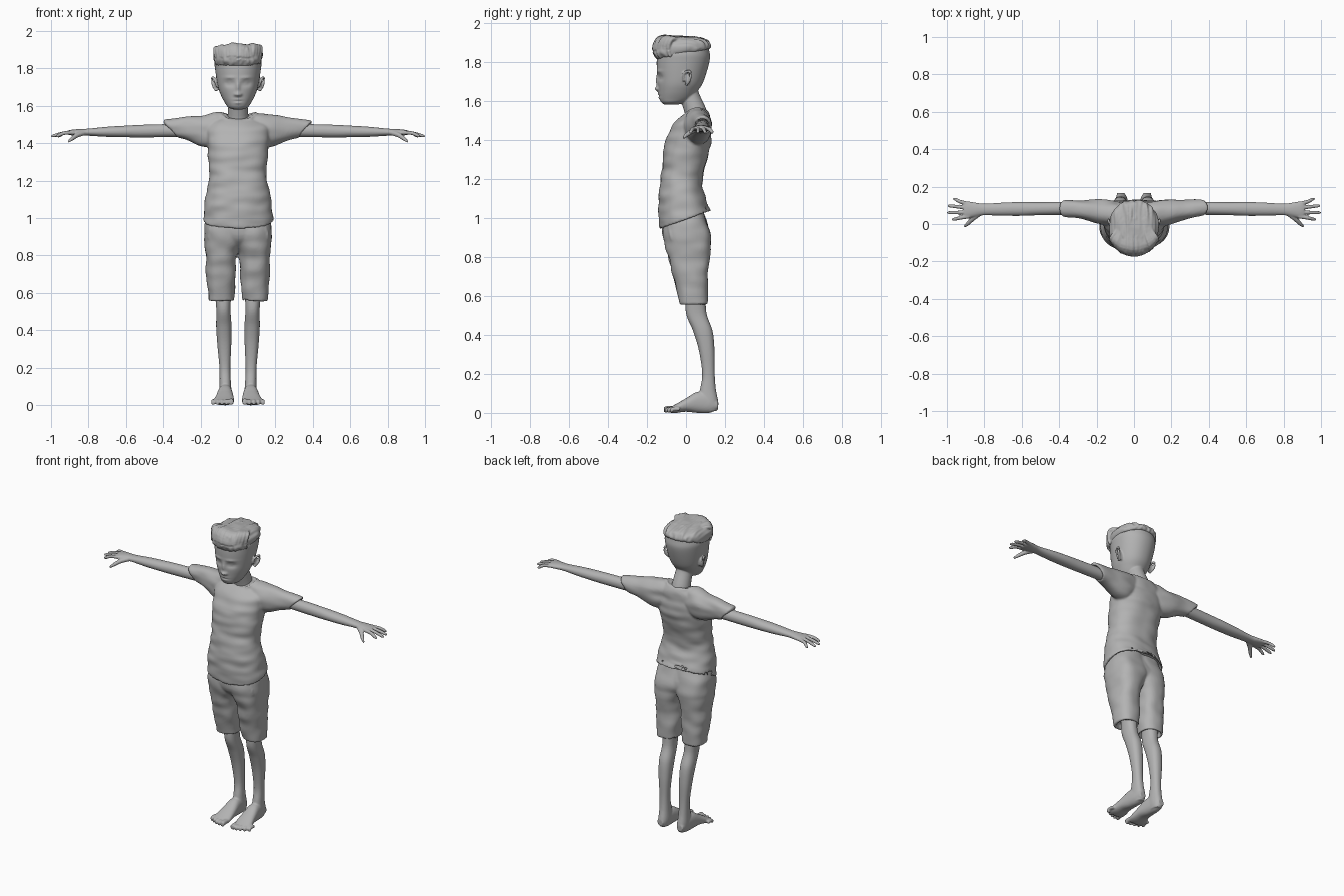
import bpy, bmesh, math, random
from mathutils import Vector, noise

if "Cube" in bpy.data.objects:
    bpy.data.objects.remove(bpy.data.objects["Cube"])
random.seed(4)

shade = 0.45
grey = bpy.data.materials.new("plain grey")
grey.use_nodes = True
grey.diffuse_color = (shade, shade, shade, 1)
grey.node_tree.nodes["Principled BSDF"].inputs["Base Color"].default_value = (shade, shade, shade, 1)


def spline(rows, steps):
    """Catmull-Rom interpolation of number rows."""
    out, last = [], len(rows) - 1
    for i in range(last):
        a, b, c, d = (rows[max(0, min(last, k))] for k in (i - 1, i, i + 1, i + 2))
        for s in range(steps):
            t = s / steps
            out.append([q + t / 2 * (r - p + t * (2 * p - 5 * q + 4 * r - w + t * (3 * (q - r) + w - p)))
                        for p, q, r, w in zip(a, b, c, d)])
    return out + [list(rows[-1])]


def skin(bm, rings):
    """Join rings of points into a closed skin."""
    loops = [[bm.verts.new(point) for point in ring] for ring in rings]
    count = len(loops[0])
    for low, high in zip(loops, loops[1:]):
        for i in range(count):
            j = (i + 1) % count
            bm.faces.new((low[i], low[j], high[j], high[i]))
    bm.faces.new(loops[0][::-1])
    bm.faces.new(loops[-1])


def superellipse(angle, power):
    for value in (math.cos(angle), math.sin(angle)):
        yield math.copysign(abs(value) ** (2 / power), value)


def loft(bm, axis, rows, segs=48, steps=6, power=2.3, wall=0):
    """Rows are: position, low and high of the two cross axes, optional tilt.
    A wall thickness hollows out the first end."""
    rows = spline([tuple(row) + (0,) * (6 - len(row)) for row in rows], steps)
    if wall:
        start, a0, a1, b0, b1, tilt = rows[0]
        deep = start + math.copysign(0.03, rows[1][0] - start)
        inner = (a0 + wall, a1 - wall, b0 + wall, b1 - wall, tilt)
        rows = [(deep, *inner), (start, *inner)] + rows
    rings = []
    for pos, a0, a1, b0, b1, tilt in rows:
        ring = []
        for i in range(segs):
            c, s = superellipse(math.tau * i / segs, power)
            a, b, p = (a0 + a1 + (a1 - a0) * c) / 2, (b0 + b1 + (b1 - b0) * s) / 2, pos + tilt * s
            ring.append({"x": (p, a, b), "y": (a, p, b), "z": (a, b, p)}[axis])
        rings.append(ring)
    skin(bm, rings)


def trunk(bm, rows, **options):
    """Upright loft centred on x. Rows are: height, half width, front, back, optional tilt."""
    loft(bm, "z", [(z, -half, half, *rest) for z, half, *rest in rows], **options)


def tube(bm, rows, segs=16, steps=4):
    """Rows are: x, y, z, radius."""
    rows = spline(rows, steps)
    rings = []
    for i, (*centre, radius) in enumerate(rows):
        ahead, behind = rows[min(i + 1, len(rows) - 1)], rows[max(i - 1, 0)]
        turn = (Vector(ahead[:3]) - Vector(behind[:3])).to_track_quat("Z", "Y")
        angles = [math.tau * k / segs for k in range(segs)]
        rings.append([Vector(centre) + turn @ Vector((math.cos(a), math.sin(a), 0)) * radius
                      for a in angles])
    skin(bm, rings)


def mirror(bm):
    copy = bmesh.ops.duplicate(bm, geom=bm.verts[:] + bm.edges[:] + bm.faces[:])["geom"]
    for item in copy:
        if isinstance(item, bmesh.types.BMVert):
            item.co.x *= -1


def sculpt_face(bm, x, z, width, height, push):
    """Soft brush that pushes the face back, or forward when negative."""
    for v in bm.verts:
        if v.co.y < -0.05:
            across, up = (abs(v.co.x) - x) / width, (v.co.z - z) / height
            v.co.y += push * math.exp(-across ** 2 - up ** 2)


def ripple(bm, scale, amount):
    bmesh.ops.recalc_face_normals(bm, faces=bm.faces[:])
    bm.normal_update()
    for v in bm.verts:
        v.co += v.normal * amount * noise.noise(v.co * Vector(scale))


def finish(bm, name, voxel, relax):
    """Blend the overlapping volumes of a part into one smooth surface."""
    bmesh.ops.recalc_face_normals(bm, faces=bm.faces[:])
    mesh = bpy.data.meshes.new(name)
    bm.to_mesh(mesh)
    bm.free()
    mesh.materials.append(grey)
    mesh.shade_smooth()
    obj = bpy.data.objects.new(name, mesh)
    bpy.context.collection.objects.link(obj)
    blend = obj.modifiers.new("blend", "REMESH")
    blend.mode, blend.voxel_size, blend.use_smooth_shade = "VOXEL", voxel, True
    soften = obj.modifiers.new("soften", "SMOOTH")
    soften.factor, soften.iterations = 0.5, relax


# Ears: a curled rim around a flat shell
bm = bmesh.new()
rim = [(.11, -.01, 1.7), (.125, -.01, 1.74), (.137, .02, 1.75), (.133, .02, 1.71), (.115, 0, 1.68)]
tube(bm, [(*point, .007) for point in rim])
loft(bm, "x", [(.09, -.01, .02, 1.68, 1.74), (.125, 0, .02, 1.69, 1.74)], segs=24)
mirror(bm)

# Head, sculpted face and neck
trunk(bm, [(1.58, .02, -.11, -.04), (1.59, .05, -.125, -.01), (1.61, .066, -.135, .03),
           (1.65, .088, -.14, .06), (1.7, .106, -.145, .09), (1.8, .123, -.15, .12),
           (1.85, .125, -.14, .12), (1.9, .1, -.1, .1), (1.92, .03, -.03, .03)],
      segs=128, steps=8, power=2.1)
face = {"eye socket": (.045, 1.72, .024, .015, .014), "eyeball": (.045, 1.72, .014, .009, -.007),
        "brow": (.045, 1.75, .03, .008, -.005), "nose bridge": (0, 1.7, .011, .03, -.01),
        "nose tip": (0, 1.66, .013, .012, -.018), "nostril": (.015, 1.66, .008, .007, -.008),
        "upper lip": (0, 1.633, .02, .006, -.006), "mouth line": (0, 1.625, .026, .004, .005),
        "lower lip": (0, 1.616, .018, .006, -.006)}
for brush in face.values():
    sculpt_face(bm, *brush)
tube(bm, [(0, .06, 1.48, .06), (0, .05, 1.54, .056), (0, .02, 1.62, .05), (0, .01, 1.66, .05)], segs=40)
finish(bm, "head", voxel=.0045, relax=1)

# Swept-up hair with combed locks
bm = bmesh.new()
trunk(bm, [(1.84, .125, -.15, .12, .026), (1.86, .132, -.168, .128, .02), (1.89, .126, -.166, .12, .01),
           (1.915, .1, -.15, .1), (1.93, .03, -.07, .03)], segs=128, steps=8)
ripple(bm, scale=(70, 9, 30), amount=.009)
locks = 19
for i in range(locks):
    side = 2 * i / (locks - 1) - 1
    x, bow = .117 * side, math.sqrt(1 - .7 * side * side)
    lift = random.uniform(-.006, .006)
    top = 1.9 + .02 * bow + lift
    tube(bm, [(x, -.145 * bow, 1.82 + lift, .005), (x, -.165 * bow, 1.865 + lift, .011),
              (x + lift, -.135 * bow, top, .011), (x * .8, -.06 * bow, top, .01), (x * .7, .03, top, .003)])
finish(bm, "hair", voxel=.005, relax=1)

# Loose shirt: sleeves, body and collar
bm = bmesh.new()
loft(bm, "x", [(.36, .04, .13, 1.43, 1.52, .033), (.3, .03, .13, 1.42, 1.535, .01), (.19, 0, .13, 1.385, 1.55),
               (.12, -.01, .125, 1.38, 1.563), (.06, 0, .11, 1.42, 1.555)], wall=.013)
mirror(bm)
trunk(bm, [(.99, .188, -.134, .126, .045), (1.08, .178, -.14, .1, .02), (1.17, .16, -.134, .085),
           (1.25, .154, -.122, .095), (1.35, .16, -.115, .122), (1.43, .166, -.09, .13),
           (1.49, .16, -.06, .125), (1.53, .12, -.02, .115, .01), (1.545, .085, 0, .1, .018)],
      segs=96, steps=8, wall=.013)
ripple(bm, scale=(9, 9, 22), amount=.008)
turns = [math.tau * i / 20 for i in range(21)]
tube(bm, [(.096 * math.cos(a), .045 + .062 * math.sin(a),
           1.53 + .03 * math.cos(a) ** 2 + .014 * math.sin(a), .007) for a in turns])
finish(bm, "shirt", voxel=.007, relax=3)

# Knee-length shorts: legs, pocket edges and seat
bm = bmesh.new()
loft(bm, "z", [(.557, .02, .158, -.03, .112), (.7, .012, .168, -.065, .112), (.8, .007, .172, -.09, .12),
               (.86, -.02, .176, -.106, .126), (.93, -.05, .18, -.117, .123), (1.07, -.05, .155, -.11, .075)],
     wall=.013, power=2.5, steps=10)
tube(bm, [(.14, -.093, .97, .004), (.155, -.085, .93, .005), (.162, -.075, .89, .004)])
mirror(bm)
trunk(bm, [(.835, .07, -.06, .07), (.88, .15, -.105, .105), (.95, .165, -.12, .11), (1.06, .15, -.11, .075)])
ripple(bm, scale=(12, 12, 16), amount=.007)
finish(bm, "shorts", voxel=.007, relax=2)

# Bare legs, leaning slightly outward with height
bm = bmesh.new()
shin = [(.62, .045, 0, .1), (.51, .038, 0, .105), (.42, .041, .036, .136), (.32, .037, .066, .146),
        (.2, .029, .083, .147), (.12, .03, .072, .153), (.05, .033, .06, .166), (.01, .025, .08, .158)]
rows = []
for z, half, front, back in shin:
    middle = .065 + .025 * z
    rows.append((z, middle - half, middle + half, front, back))
loft(bm, "z", rows)

# Feet with five toes, the inner one largest
loft(bm, "y", [(.165, .05, .09, .02, .06), (.12, .036, .1, 0, .1), (.06, .03, .108, 0, .108),
               (0, .024, .118, .006, .075), (-.05, .02, .13, 0, .046), (-.08, .026, .128, 0, .03)])
for i in range(5):
    x, tip, radius = .037 + .024 * i, -.113 + .002 * i * i, .0105 if i else .015
    tube(bm, [(x, tip + .05, .02, radius), (x, tip + .015, .02, radius),
              (x, tip + .005, radius, radius), (x, tip, radius, radius / 2)])
mirror(bm)
finish(bm, "legs", voxel=.005, relax=2)

# Outstretched arms, drifting slightly down and forward
bm = bmesh.new()
rows = []
for x, deep, tall in [(.28, .035, .035), (.5, .035, .034), (.6, .037, .031), (.7, .035, .027),
                      (.8, .031, .019), (.85, .038, .018), (.89, .045, .015), (.91, .04, .011)]:
    y, z = .09 - .015 * x, 1.475 - .02 * x
    rows.append((x, y - deep, y + deep, z - tall, z + tall))
loft(bm, "x", rows, power=2.1)

# Spread fingers and thumb
for i in range(4):
    base, tip = .041 + .022 * i, .025 + .036 * i
    reach = 1 - .013 * (i - 1.4) ** 2
    tube(bm, [(.88, base, 1.457, .011), (.93, (base + tip) / 2, 1.454, .01),
              (reach - .012, tip, 1.44, .0085), (reach, tip, 1.434, .004)])
tube(bm, [(.82, .06, 1.457, .014), (.86, .03, 1.443, .013), (.89, 0, 1.422, .01), (.908, -.014, 1.407, .005)])
mirror(bm)
finish(bm, "arms", voxel=.0045, relax=2)
